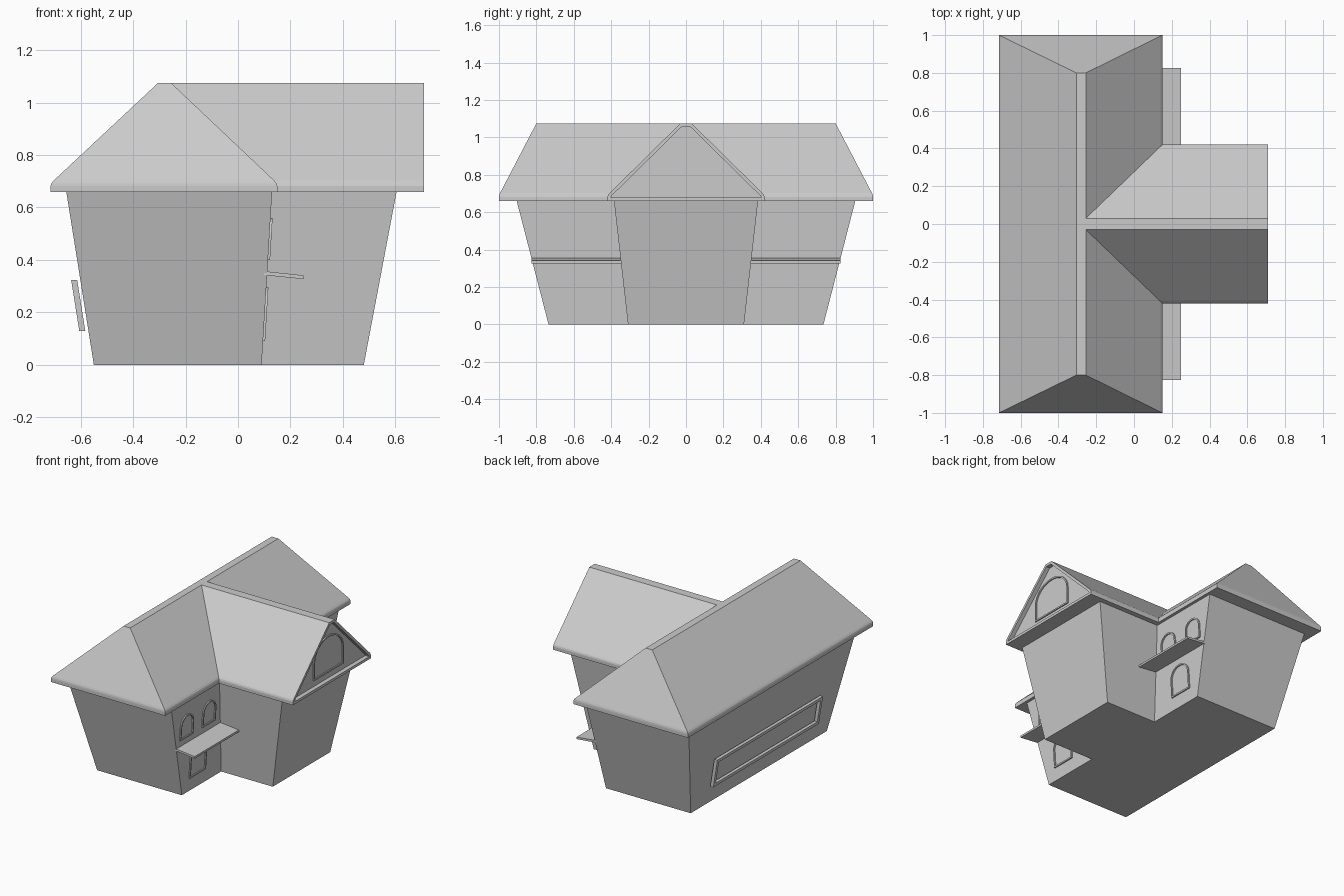
import bpy, bmesh, math

if "Cube" in bpy.data.objects:
    bpy.data.objects.remove(bpy.data.objects["Cube"])

grey = bpy.data.materials.new("plain_grey")
grey.diffuse_color = (0.6, 0.6, 0.6, 1)
grey.use_nodes = True
grey.node_tree.nodes["Principled BSDF"].inputs["Base Color"].default_value = grey.diffuse_color


def loft(name, rings, closed=False, recess=None):
    """Skin matching rings; cap the ends, or close the loop. recess = (rim, depth) on the last cap."""
    bm = bmesh.new()
    vs = [[bm.verts.new(p) for p in r] for r in rings]
    n = len(rings[0])
    pairs = list(zip(vs, vs[1:])) + ([(vs[-1], vs[0])] if closed else [])
    for a, b in pairs:
        for i in range(n):
            j = (i + 1) % n
            bm.faces.new((a[i], a[j], b[j], b[i]))
    cap = None
    if not closed:
        bm.faces.new(vs[0])
        cap = bm.faces.new(vs[-1])
    bmesh.ops.recalc_face_normals(bm, faces=bm.faces[:])
    if recess:
        bmesh.ops.inset_region(bm, faces=[cap], thickness=recess[0], use_even_offset=True)
        inner = bmesh.ops.extrude_discrete_faces(bm, faces=[cap])["faces"][0]
        bmesh.ops.translate(bm, verts=inner.verts[:], vec=(-recess[1], 0, 0))
    me = bpy.data.meshes.new(name)
    bm.to_mesh(me)
    bm.free()
    me.materials.append(grey)
    ob = bpy.data.objects.new(name, me)
    bpy.context.collection.objects.link(ob)
    return ob


def arch(cy, half, z0, spring, top, inset):
    """Arched outline in (y, z), shrunk by inset."""
    h, rise = half - inset, top - spring - inset
    pts = [(cy - h, z0 + inset), (cy + h, z0 + inset)]
    for i in range(17):
        a = math.pi * i / 16
        pts.append((cy + h * math.cos(a), spring + rise * math.sin(a)))
    return pts


def frame(name, outer, inner, plane, d0, d1):
    """Ring frame standing on a leaning wall whose x is plane(z)."""
    def lift(pts, d):
        return [(plane(z) + d, y, z) for y, z in pts]
    loft(name, [lift(outer, d0), lift(outer, d1), lift(inner, d1), lift(inner, d0)], True)


# Flared walls on a T-shaped plan
def plan(x0, x1, x2, y1, y2, z):
    half = [(x0, -y1), (x1, -y1), (x1, -y2), (x2, -y2)]
    return [(x, y, z) for x, y in half + [(x, -y) for x, y in reversed(half)]]


loft("walls", [plan(-.55, .09, .48, .735, .31, 0), plan(-.655, .13, .605, .905, .385, .66)])

# Hipped main roof with softened eaves and a flat ridge
def rect(x0, x1, y, z):
    return [(x0, -y, z), (x1, -y, z), (x1, y, z), (x0, y, z)]


EAVE = [(0, .66), (0, .682), (.003, .692), (.011, .702)]
loft("main_roof", [rect(-.715 + d, .15 - d, 1 - d * .5, z) for d, z in EAVE]
     + [rect(-.305, -.255, .8, 1.075)])

# Wing roof with a recessed gable end
side = [(.42 - d, z) for d, z in EAVE] + [(.03, 1.075)]
gable = side + [(-y, z) for y, z in reversed(side)]
loft("wing_roof", [[(x, y, z) for y, z in gable] for x in (-.255, .71)], recess=(.018, .03))

# Gable window
frame("gable_window_frame", arch(0, .16, .72, .84, .97, 0), arch(0, .16, .72, .84, .97, .01),
      lambda z: .68, -.005, .008)

# Arched windows and canopies, mirrored either side of the wing
def front_wall(z):
    return .09 + .04 * z / .66


for tag, s in (("left", -1), ("right", 1)):
    for label, cy, dims in (("lower", .58, (.0875, .09, .212, .295)),
                            ("upper_inner", .485, (.07, .40, .492, .56)),
                            ("upper_outer", .725, (.07, .40, .492, .56))):
        frame(f"{label}_window_frame_{tag}", arch(s * cy, *dims, 0), arch(s * cy, *dims, .01),
              front_wall, -.005, .008)
    slab = [(.10, .342), (.25, .327), (.25, .341), (.10, .357)]
    loft(f"canopy_{tag}", [[(x, s * y, z) for x, z in slab] for y in (.34, .825)])

# Long frame standing just off the back wall
def box(i):
    return [(-.57 + i, .128 + i), (.57 - i, .128 + i), (.57 - i, .323 - i), (-.57 + i, .323 - i)]


frame("back_window_frame", box(0), box(.022), lambda z: -.55 - .159 * z, -.012, -.035)
